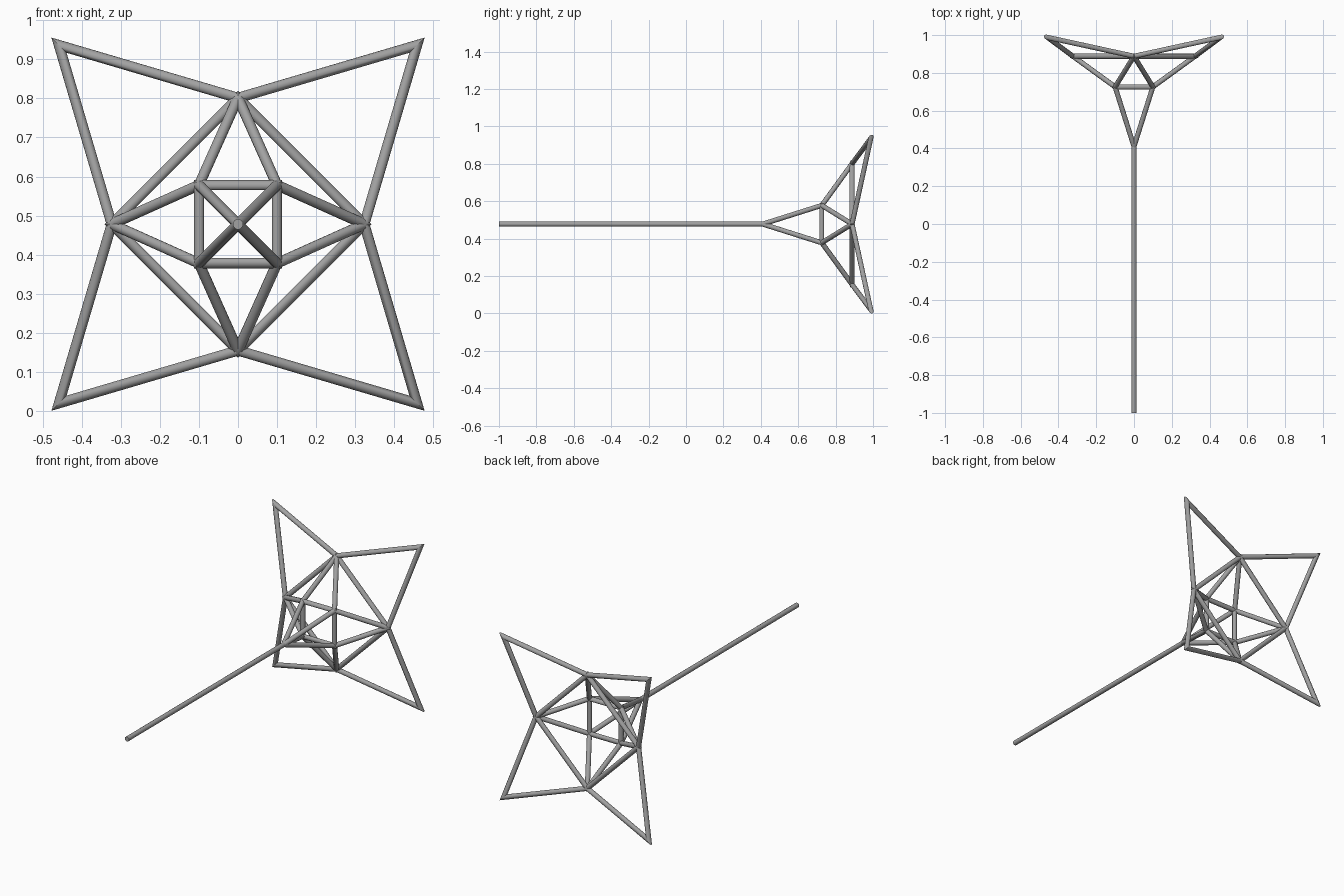
import bpy, bmesh, math
from mathutils import Vector

if "Cube" in bpy.data.objects:
    bpy.data.objects.remove(bpy.data.objects["Cube"], do_unlink=True)

RADIUS = 0.0135
SIDES = 12
MID_Z = 0.478

grey = bpy.data.materials.new("steel grey")
grey.use_nodes = True
colour = (0.36, 0.36, 0.36, 1)
grey.diffuse_color = colour
grey.node_tree.nodes["Principled BSDF"].inputs["Base Color"].default_value = colour


def add_tube(bm, a, b, normal_a, normal_b):
    """Capped tube from a to b, each end sliced by the plane with the given normal."""
    d = (b - a).normalized()
    u = d.orthogonal().normalized()
    w = d.cross(u)
    rings = []
    for centre, n in ((a, normal_a), (b, normal_b)):
        ring = []
        for i in range(SIDES):
            t = math.tau * i / SIDES
            off = (u * math.cos(t) + w * math.sin(t)) * RADIUS
            ring.append(bm.verts.new(centre + off - d * (off.dot(n) / d.dot(n))))
        rings.append(ring)
    for i in range(SIDES):
        j = (i + 1) % SIDES
        bm.faces.new((rings[0][i], rings[0][j], rings[1][j], rings[1][i]))
    bm.faces.new(rings[0][::-1])
    bm.faces.new(rings[1])


def finish(bm, name):
    mesh = bpy.data.meshes.new(name)
    bm.to_mesh(mesh)
    bm.free()
    obj = bpy.data.objects.new(name, mesh)
    bpy.context.collection.objects.link(obj)
    mesh.materials.append(grey)
    bpy.ops.object.select_all(action="DESELECT")
    obj.select_set(True)
    bpy.context.view_layer.objects.active = obj
    bpy.ops.object.shade_smooth_by_angle(angle=math.radians(40))


def struts(name, pairs):
    bm = bmesh.new()
    for a, b in pairs:
        add_tube(bm, a, b, b - a, b - a)
    finish(bm, name)


def closed_frame(name, points):
    """Closed loop of tubes with mitred corners."""
    bm = bmesh.new()
    count = len(points)
    dirs = [(points[(i + 1) % count] - points[i]).normalized() for i in range(count)]
    for i in range(count):
        j = (i + 1) % count
        add_tube(bm, points[i], points[j], dirs[i - 1] + dirs[i], dirs[i] + dirs[j])
    finish(bm, name)


def four_nodes(radius, y, start):
    """Four points around the long axis, first one at the start angle in degrees."""
    angles = [math.radians(start + 90 * k) for k in range(4)]
    return [Vector((radius * math.cos(t), y, MID_Z + radius * math.sin(t))) for t in angles]


# Joints of the framework
apex = Vector((0, 0.41, MID_Z))
inner = four_nodes(0.1 * math.sqrt(2), 0.726, 45)
middle = four_nodes(0.323, 0.888, 0)
tips = four_nodes(0.458 * math.sqrt(2), 0.988, 45)

# Long shaft and the pyramid that spreads from its end
struts("shaft", [(Vector((0, -1, MID_Z)), apex)])
struts("pyramid_struts", [(apex, p) for p in inner])

# Square and diamond frames with the braces between them
closed_frame("inner_square", inner)
closed_frame("middle_diamond", middle)
struts("braces", [(inner[k], middle[m % 4]) for k in range(4) for m in (k, k + 1)])

# Four pointed star outline at the back
closed_frame("star_outline", [p for pair in zip(middle, tips) for p in pair])
